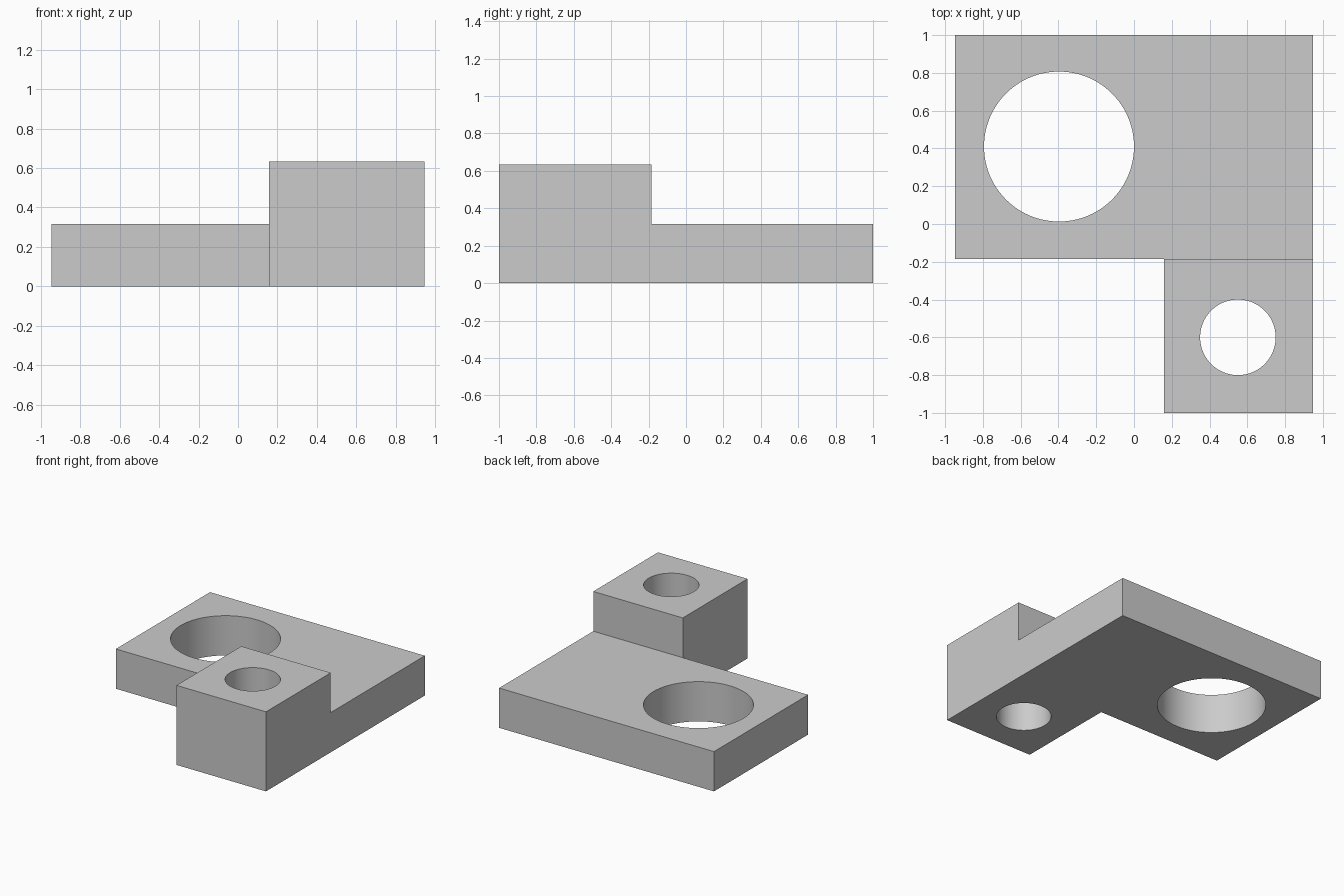
import bpy
import bmesh
from math import radians

cube = bpy.data.objects.get("Cube")
if cube:
    bpy.data.objects.remove(cube, do_unlink=True)

LEFT, RIGHT, BACK, FRONT = 0.947, -0.947, 1.0, -1.0
BLOCK_X, STEP_Y = 0.158, -0.185
PLATE_H, BLOCK_H = 0.317, 0.634

grey = bpy.data.materials.new("light grey")
grey.use_nodes = True
colour = (0.6, 0.6, 0.6, 1)
grey.diffuse_color = colour
grey.node_tree.nodes["Principled BSDF"].inputs["Base Color"].default_value = colour

# L-shaped footprint: plate and block share the step edge
bm = bmesh.new()
def vert(x, y):
    return bm.verts.new((x, y, 0))

inner, outer = vert(BLOCK_X, STEP_Y), vert(LEFT, STEP_Y)
plate = bm.faces.new([vert(RIGHT, STEP_Y), inner, outer, vert(LEFT, BACK), vert(RIGHT, BACK)])
block = bm.faces.new([vert(BLOCK_X, FRONT), vert(LEFT, FRONT), outer, inner])

# Raise the whole footprint, then the block on its own
raised = bmesh.ops.extrude_face_region(bm, geom=[plate, block], use_keep_orig=True)["geom"]
bmesh.ops.translate(bm, vec=(0, 0, PLATE_H),
                    verts=[v for v in raised if isinstance(v, bmesh.types.BMVert)])
block_top = [f for f in raised if isinstance(f, bmesh.types.BMFace)
             and f.calc_center_median().z > PLATE_H - 0.01
             and f.calc_center_median().y < STEP_Y]
top = bmesh.ops.extrude_discrete_faces(bm, faces=block_top)["faces"]
bmesh.ops.translate(bm, vec=(0, 0, BLOCK_H - PLATE_H), verts=list(top[0].verts))
bmesh.ops.recalc_face_normals(bm, faces=bm.faces)

mesh = bpy.data.meshes.new("stepped_bracket")
bm.to_mesh(mesh)
bm.free()
mesh.materials.append(grey)
bracket = bpy.data.objects.new("stepped_bracket", mesh)
bpy.context.collection.objects.link(bracket)


def drill(name, x, y, radius):
    """Cut a round through-hole along z."""
    bpy.ops.mesh.primitive_cylinder_add(vertices=96, radius=radius, depth=2, location=(x, y, 0.3))
    cutter = bpy.context.object
    cutter.name = name + "_cutter"
    cutter.hide_render = True
    cutter.data.materials.append(grey)
    mod = bracket.modifiers.new(name, "BOOLEAN")
    mod.operation = "DIFFERENCE"
    mod.solver = "EXACT"
    mod.object = cutter
    bpy.ops.object.select_all(action="DESELECT")
    bracket.select_set(True)
    bpy.context.view_layer.objects.active = bracket
    bpy.ops.object.modifier_apply(modifier=name)
    bpy.data.objects.remove(cutter, do_unlink=True)


drill("plate_hole", -0.397, 0.41, 0.397)
drill("block_hole", 0.55, -0.6, 0.2)

bpy.ops.object.shade_smooth_by_angle(angle=radians(30))
